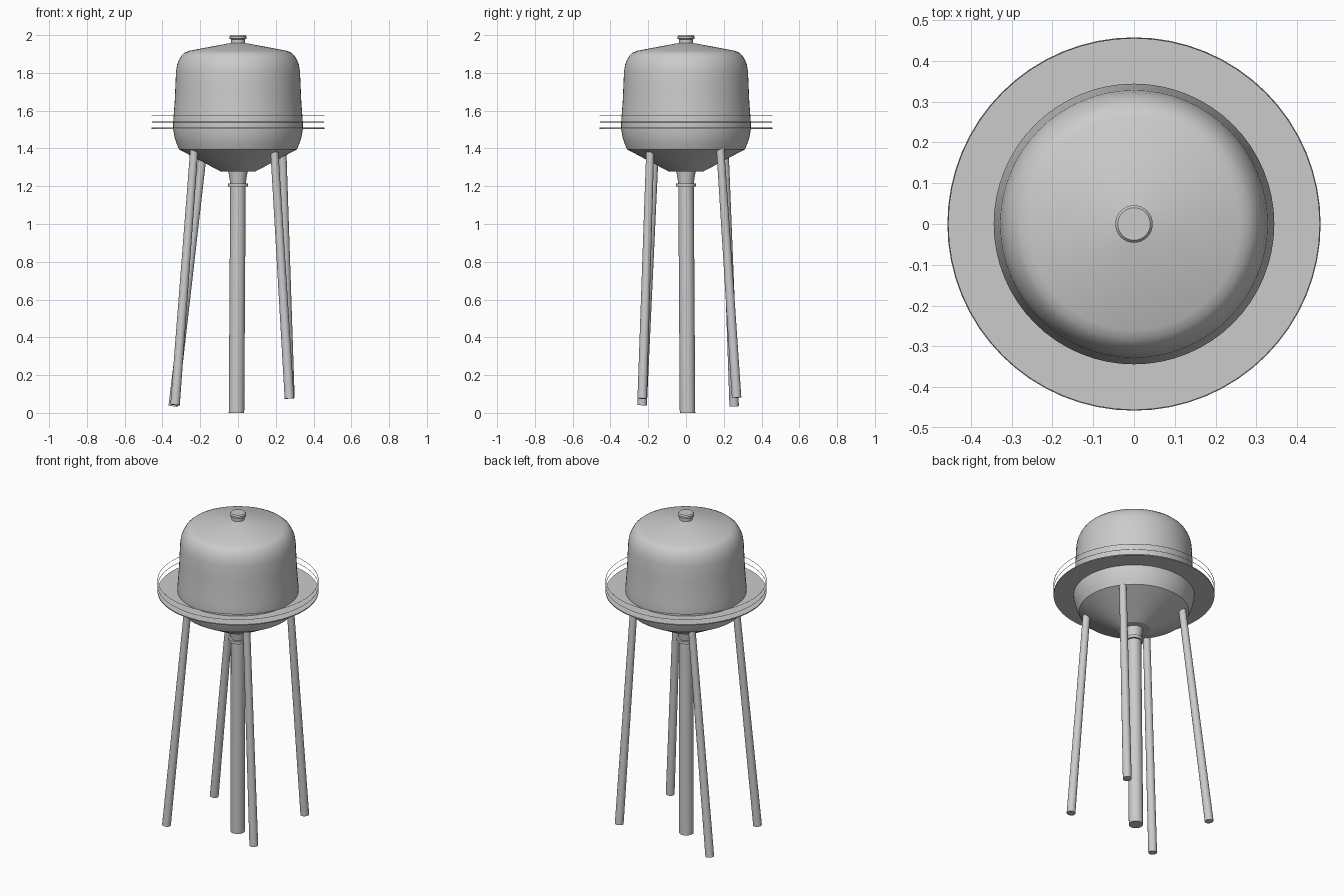
import bpy, bmesh, math
from mathutils import Vector

if "Cube" in bpy.data.objects:
    bpy.data.objects.remove(bpy.data.objects["Cube"])


def finish(name, bm, angle=25):
    bmesh.ops.recalc_face_normals(bm, faces=bm.faces)
    mesh = bpy.data.meshes.new(name)
    bm.to_mesh(mesh)
    bm.free()
    ob = bpy.data.objects.new(name, mesh)
    bpy.context.collection.objects.link(ob)
    bpy.ops.object.select_all(action='DESELECT')
    ob.select_set(True)
    bpy.context.view_layer.objects.active = ob
    bpy.ops.object.shade_smooth_by_angle(angle=math.radians(angle))
    return ob


def lathe(name, profile, steps=64, closed=False, angle=25):
    """Spin an (r, z) profile around the z axis."""
    bm = bmesh.new()
    vs = [bm.verts.new((r, 0, z)) for r, z in profile]
    es = [bm.edges.new(p) for p in zip(vs, vs[1:])]
    if closed:
        es.append(bm.edges.new((vs[-1], vs[0])))
    bmesh.ops.spin(bm, geom=vs + es, cent=(0, 0, 0), axis=(0, 0, 1),
                   angle=2 * math.pi, steps=steps, use_duplicate=False)
    bmesh.ops.remove_doubles(bm, verts=bm.verts, dist=1e-5)
    return finish(name, bm, angle)


def rod(name, bottom, top, r_bottom, r_top, sides=24):
    """Tapered cylinder between two points."""
    a, b = Vector(bottom), Vector(top)
    bm = bmesh.new()
    bmesh.ops.create_cone(bm, cap_ends=True, segments=sides, radius1=r_bottom,
                          radius2=r_top, depth=(b - a).length)
    turn = Vector((0, 0, 1)).rotation_difference(b - a).to_matrix()
    for v in bm.verts:
        v.co = turn @ v.co + (a + b) / 2
    return finish(name, bm, 40)


# Tank shell with conical roof and bottom
lathe("tank", [(0, 1.962), (0.04, 1.958), (0.26, 1.917), (0.282, 1.907),
               (0.298, 1.893), (0.312, 1.870), (0.322, 1.845), (0.328, 1.81),
               (0.332, 1.72), (0.335, 1.65), (0.341, 1.57), (0.344, 1.53),
               (0.343, 1.50), (0.336, 1.46), (0.325, 1.425), (0.312, 1.395),
               (0.09, 1.277), (0, 1.277)])

# Roof vent cap
lathe("roof_vent", [(0, 1.95), (0.037, 1.95), (0.037, 1.978), (0.046, 1.981),
                    (0.046, 1.993), (0.04, 2.0), (0, 2.0)], 32)

# Walkway and its two thin rails
lathe("walkway", [(0.335, 1.504), (0.457, 1.504), (0.457, 1.51), (0.335, 1.51)],
      closed=True)
for i, z in enumerate((1.54, 1.575)):
    ring = [(0.456 + 0.0015 * math.cos(a), z + 0.0015 * math.sin(a))
            for a in (k * math.pi / 2 for k in range(4))]
    lathe(f"rail_{i + 1}", ring, closed=True, angle=100)

# Central riser pipe with funnel and collar
rod("riser_pipe", (-0.008, 0.008, 0), (0, 0, 1.23), 0.041, 0.041, 32)
lathe("riser_funnel", [(0, 1.285), (0.052, 1.285), (0.041, 1.215),
                       (0.053, 1.215), (0.053, 1.198), (0, 1.198)], 32)

# Four splayed legs, slightly uneven
legs = {
    "front_left_leg": ((-0.333, -0.232, 0.042), (-0.232, -0.165, 1.395)),
    "front_right_leg": ((0.272, -0.232, 0.076), (0.193, -0.190, 1.380)),
    "back_right_leg": ((0.275, 0.268, 0.080), (0.235, 0.182, 1.395)),
    "back_left_leg": ((-0.343, 0.255, 0.036), (-0.185, 0.205, 1.385)),
}
for name, (foot, head) in legs.items():
    rod(name, foot, head, 0.025, 0.021)
